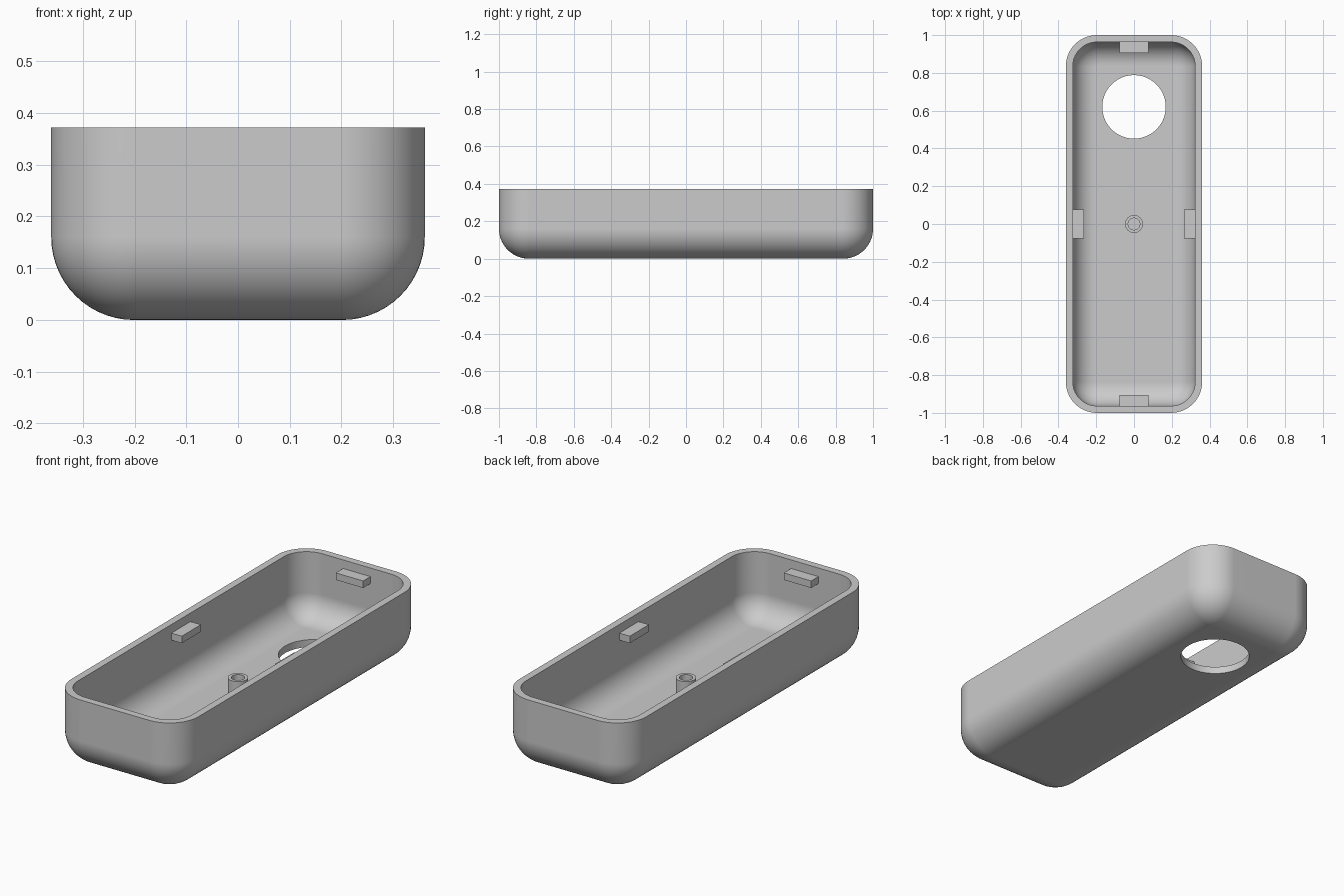
import bpy, bmesh
from math import sin, cos, pi

HALF_W, HALF_L, HEIGHT = 0.361, 1.0, 0.372
CORNER, FILLET, WALL = 0.165, 0.16, 0.037
STEPS = 14

cube = bpy.data.objects.get("Cube")
if cube:
    bpy.data.objects.remove(cube, do_unlink=True)

grey = bpy.data.materials.new("plain grey")
grey.use_nodes = True
grey.diffuse_color = (0.6, 0.6, 0.6, 1)
grey.node_tree.nodes["Principled BSDF"].inputs["Base Color"].default_value = (0.6, 0.6, 0.6, 1)


def finish(bm, name):
    bmesh.ops.recalc_face_normals(bm, faces=bm.faces)
    mesh = bpy.data.meshes.new(name)
    bm.to_mesh(mesh)
    bm.free()
    mesh.materials.append(grey)
    obj = bpy.data.objects.new(name, mesh)
    bpy.context.collection.objects.link(obj)
    return obj


def select(obj):
    bpy.ops.object.select_all(action="DESELECT")
    obj.select_set(True)
    bpy.context.view_layer.objects.active = obj


def smooth(obj):
    select(obj)
    bpy.ops.object.shade_smooth_by_angle(angle=pi / 6)


def loft(bm, rings, cap=True, loop=False):
    """Join rings of points with quads; cap the ends or close the loop."""
    rows = [[bm.verts.new(p) for p in ring] for ring in rings]
    pairs = list(zip(rows, rows[1:])) + ([(rows[-1], rows[0])] if loop else [])
    for a, b in pairs:
        for i in range(len(a)):
            j = (i + 1) % len(a)
            bm.faces.new((a[i], a[j], b[j], b[i]))
    if cap:
        bm.faces.new(rows[0])
        bm.faces.new(rows[-1])


def rounded_ring(inset, z):
    """Rounded rectangle shrunk evenly from the outer outline."""
    r = CORNER - inset
    pts = []
    for k, (sx, sy) in enumerate(((1, 1), (-1, 1), (-1, -1), (1, -1))):
        for s in range(STEPS + 1):
            a = (k + s / STEPS) * pi / 2
            pts.append((sx * (HALF_W - CORNER) + r * cos(a),
                        sy * (HALF_L - CORNER) + r * sin(a), z))
    return pts


def wall_rings(offset):
    """Rings from the floor up through the fillet to the rim."""
    r = FILLET - offset
    rings = []
    for s in range(STEPS + 1):
        a = s / STEPS * pi / 2
        rings.append(rounded_ring(offset + r * (1 - sin(a)), offset + r * (1 - cos(a))))
    return rings + [rounded_ring(offset, HEIGHT)]


def circle(r, z, n=48):
    return [(r * cos(2 * pi * i / n), r * sin(2 * pi * i / n), z) for i in range(n)]


# Open tray: outer skin up to the rim, then inner skin down to the floor
bm = bmesh.new()
loft(bm, wall_rings(0) + wall_rings(WALL)[::-1])
tray = finish(bm, "tray_shell")

# Round opening through the floor
bm = bmesh.new()
loft(bm, [circle(0.168, -0.1, 96), circle(0.168, 0.15, 96)])
cutter = finish(bm, "opening_cutter")
cutter.location.y = 0.62
cutter.hide_render = True
cut = tray.modifiers.new("opening", "BOOLEAN")
cut.operation = "DIFFERENCE"
cut.solver = "EXACT"
cut.object = cutter
select(tray)
bpy.ops.object.modifier_apply(modifier=cut.name)
bpy.data.objects.remove(cutter, do_unlink=True)
smooth(tray)
weighted = tray.modifiers.new("clean_shading", "WEIGHTED_NORMAL")
weighted.keep_sharp = True

# Hollow screw post in the middle of the floor
bm = bmesh.new()
low, top = WALL - 0.005, 0.158
loft(bm, [circle(0.047, low), circle(0.047, top), circle(0.031, top), circle(0.031, low)],
     cap=False, loop=True)
smooth(finish(bm, "screw_post"))


# Snap tabs inside each wall, just below the rim
def tab(name, x, y, size_x, size_y):
    bm = bmesh.new()
    bmesh.ops.create_cube(bm, size=1)
    bmesh.ops.scale(bm, vec=(size_x, size_y, 0.036), verts=bm.verts)
    finish(bm, name).location = (x, y, 0.31)


DEPTH, LENGTH = 0.07, 0.155
for side, word_x, word_y in ((1, "left", "back"), (-1, "right", "front")):
    tab(word_x + "_tab", side * (0.265 + DEPTH / 2), 0, DEPTH, LENGTH)
    tab(word_y + "_tab", 0, side * (0.904 + DEPTH / 2), LENGTH, DEPTH)
